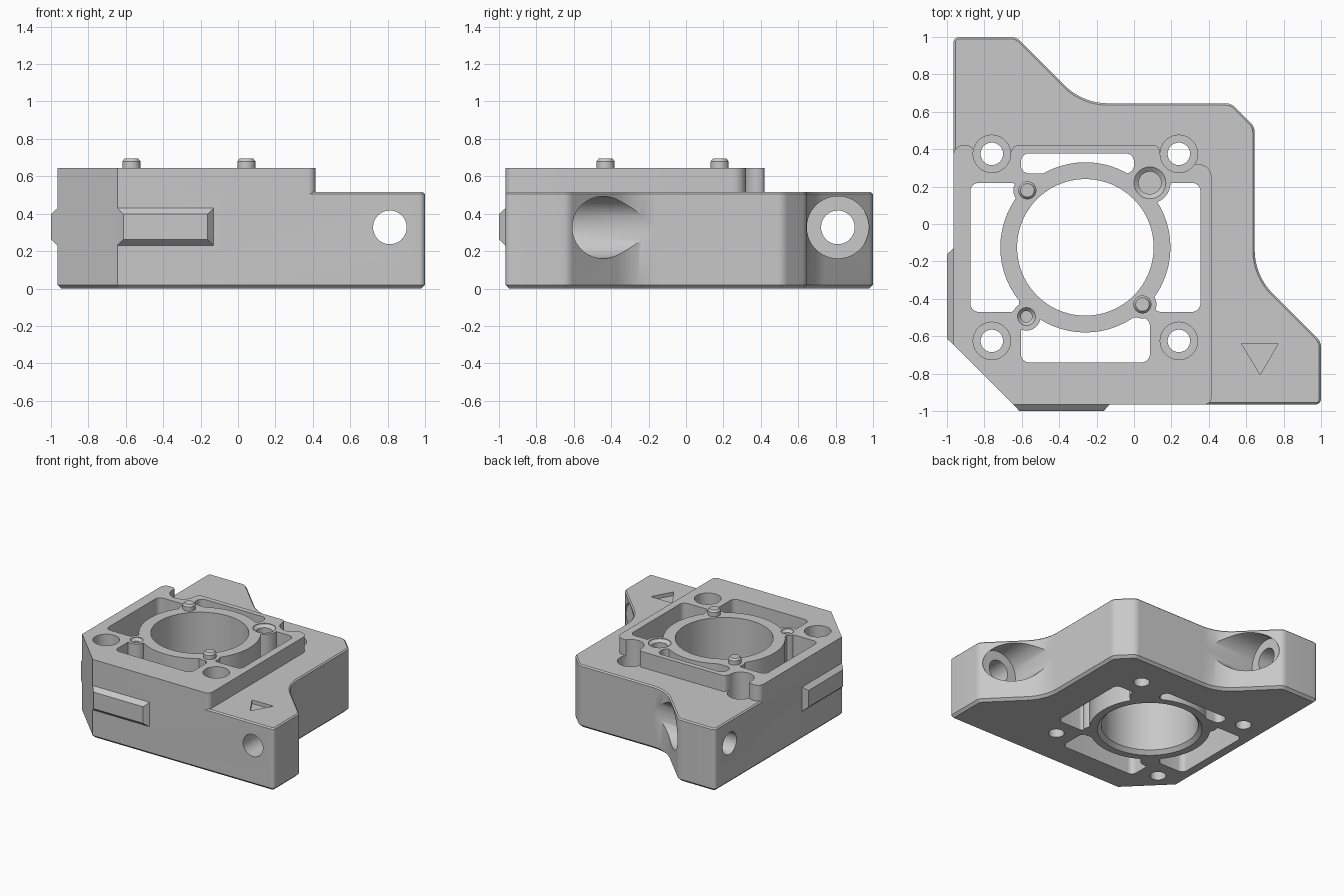
import bpy, bmesh, math
from mathutils import Vector, Matrix

cube = bpy.data.objects.get("Cube")
if cube:
    bpy.data.objects.remove(cube)

grey = bpy.data.materials.new("light grey")
grey.use_nodes = True
GREY = (0.58, 0.58, 0.58, 1)
grey.diffuse_color = GREY
grey.node_tree.nodes["Principled BSDF"].inputs["Base Color"].default_value = GREY


def loft(name, rings, matrix=Matrix()):
    """Closed solid through a stack of equal-sized point rings."""
    bm = bmesh.new()
    loops = [[bm.verts.new(matrix @ Vector(p)) for p in ring] for ring in rings]
    bm.faces.new(loops[0])
    bm.faces.new(loops[-1])
    for a, b in zip(loops, loops[1:]):
        for k in range(len(a)):
            n = (k + 1) % len(a)
            bm.faces.new((a[k], a[n], b[n], b[k]))
    bmesh.ops.recalc_face_normals(bm, faces=bm.faces)
    mesh = bpy.data.meshes.new(name)
    bm.to_mesh(mesh)
    bm.free()
    mesh.materials.append(grey)
    ob = bpy.data.objects.new(name, mesh)
    bpy.context.collection.objects.link(ob)
    return ob


def rounded(points):
    """Polygon from (x, y, fillet radius) corners."""
    out = []
    for i, (x, y, r) in enumerate(points):
        p = Vector((x, y))
        a = (Vector(points[i - 1][:2]) - p).normalized()
        b = (Vector(points[(i + 1) % len(points)][:2]) - p).normalized()
        if r == 0:
            out.append(p)
            continue
        half = a.angle(b) / 2
        centre = p + (a + b).normalized() * r / math.sin(half)
        t = r / math.tan(half)
        start, end = p + a * t - centre, p + b * t - centre
        sweep = start.angle_signed(end)
        for k in range(9):
            v = start.copy()
            v.rotate(Matrix.Rotation(-sweep * k / 8, 2))
            out.append(centre + v)
    return out


def inset(poly, d):
    """Move a counter-clockwise polygon inward by d with mitred corners."""
    out = []
    for i, p in enumerate(poly):
        a = (p - poly[i - 1]).normalized()
        b = (poly[(i + 1) % len(poly)] - p).normalized()
        na, nb = Vector((-a.y, a.x)), Vector((-b.y, b.x))
        out.append(p + (na + nb) * d / (1 + na.dot(nb)))
    return out


def prism(name, points, levels):
    """Outline stacked through (height, inset) levels."""
    poly = rounded(points)
    return loft(name, [[(p.x, p.y, z) for p in inset(poly, d)] for z, d in levels])


def lathe(name, centre, profile, axis='Z', sides=64):
    """Solid of revolution from (radius, position along axis) pairs."""
    turn = {'X': Matrix.Rotation(math.pi / 2, 4, 'Y'),
            'Y': Matrix.Rotation(-math.pi / 2, 4, 'X'), 'Z': Matrix()}[axis]
    angles = [2 * math.pi * k / sides for k in range(sides)]
    rings = [[(r * math.cos(a), r * math.sin(a), h) for a in angles] for r, h in profile]
    return loft(name, rings, Matrix.Translation(centre) @ turn)


def cut(target, cutter):
    mod = target.modifiers.new("cut", 'BOOLEAN')
    mod.operation, mod.solver, mod.object = 'DIFFERENCE', 'EXACT', cutter
    bpy.context.view_layer.objects.active = target
    bpy.ops.object.modifier_apply(modifier=mod.name)


# Main block: outline is symmetric across the x = y diagonal
half = [(-0.965, -0.645, 0), (-0.965, 1.0, 0.03), (-0.63, 1.0, 0.07),
        (-0.275, 0.645, 0.33), (0.52, 0.645, 0.07)]
outline = [(y, x, r) for x, y, r in half] + half[::-1]
base = prism("base_block", outline, [(0, 0.02), (0.02, 0), (0.505, 0), (0.515, 0.01)])

# Raised plate, notched at its two rear corners
plate = prism("raised_plate", [
    (-0.645, -0.965, 0), (0.415, -0.965, 0.04), (0.415, 0.32, 0.07),
    (0.31, 0.32, 0.03), (0.28, 0.29, 0), (0.19, 0.34, 0), (0.14, 0.38, 0),
    (0.13, 0.42, 0.03), (-0.64, 0.42, 0.03), (-0.67, 0.36, 0), (-0.85, 0.36, 0),
    (-0.86, 0.42, 0.04), (-0.965, 0.42, 0.05), (-0.965, -0.645, 0)],
    [(0.505, 0), (0.645, 0)])

cutters = []

# Windows around the bearing ring, leaving the ring and pin lobes standing
cx, cy = -0.26, -0.125
pins = [(-0.57, 0.18), (0.045, -0.43)]
big_hole, small_hole = (0.085, 0.22), (-0.575, -0.495)
keep = [((cx, cy), 0.455), (big_hole, 0.11), (small_hole, 0.075)] + [(p, 0.075) for p in pins]
for x0, x1, y0, y1 in [(-0.875, -0.615, -0.47, 0.22), (0.1, 0.355, -0.47, 0.22),
                       (-0.605, 0.0, 0.27, 0.378), (-0.605, 0.085, -0.74, -0.5)]:
    r = 0.045
    window = prism("window_cutter", [(x0, y0, r), (x1, y0, r), (x1, y1, r), (x0, y1, r)],
                   [(-0.1, 0), (0.8, 0)])
    for (x, y), radius in keep:
        post = lathe("post", (x, y, 0), [(radius, -0.2), (radius, 0.9)])
        cut(window, post)
        bpy.data.objects.remove(post)
    cutters.append(window)

# Central bore with a chamfered lower rim
cutters.append(lathe("bore_cutter", (cx, cy, 0),
                     [(0.415, -0.02), (0.365, 0.03), (0.365, 0.8)], sides=96))

# Counterbored corner screw holes
for x in (-0.76, 0.24):
    for y in (-0.625, 0.375):
        cutters.append(lathe("screw_cutter", (x, y, 0),
                             [(0.06, -0.1), (0.06, 0.3), (0.1, 0.3), (0.1, 0.8)]))

# Blind locating holes with countersunk rims
for (x, y), r, rim in ((big_hole, 0.06, 0.085), (small_hole, 0.03, 0.048)):
    cutters.append(lathe("locating_cutter", (x, y, 0),
                         [(r, 0.45), (r, 0.62), (rim, 0.64), (rim, 0.8)], sides=48))

# Cross holes and wide counterbores in the two arms
bolt = [(0.09, -1.2), (0.09, -0.62), (0.166, -0.62), (0.166, 0.3)]
cutters.append(lathe("arm_cutter", (0, 0.812, 0.327), bolt, 'X'))
cutters.append(lathe("arm_cutter", (0.812, 0, 0.327), bolt, 'Y'))

# Shallow triangle mark on the front arm
cutters.append(prism("mark_cutter", [(0.575, -0.64, 0), (0.675, -0.805, 0), (0.77, -0.64, 0)],
                     [(0.485, 0), (0.6, 0)]))

for c in cutters:
    c.hide_render = True
    cut(base, c)
    cut(plate, c)
for c in cutters:
    bpy.data.objects.remove(c)

parts = [base, plate]

# Locating pins
for i, (x, y) in enumerate(pins):
    parts.append(lathe("locating_pin_%d" % (i + 1), (x, y, 0),
                       [(0.048, 0.63), (0.048, 0.68), (0.036, 0.695)], sides=48))

# Chamfered side ribs, mirrored across the diagonal
swap = Matrix(((0, 1, 0, 0), (1, 0, 0, 0), (0, 0, 1, 0), (0, 0, 0, 1)))
rings = []
for depth, s in ((-0.955, 0), (-0.965, 0), (-1.0, 0.032)):
    a, b, low, high = -0.645 + s, -0.13 - s, 0.23 + s, 0.43 - s
    rings.append([(a, depth, low), (b, depth, low), (b, depth, high), (a, depth, high)])
parts += [loft("front_rib", rings), loft("right_rib", rings, swap)]

# Smooth the round walls, keep hard edges
bpy.ops.object.select_all(action='DESELECT')
for p in parts:
    p.select_set(True)
bpy.context.view_layer.objects.active = base
bpy.ops.object.shade_smooth_by_angle(angle=math.radians(30))
